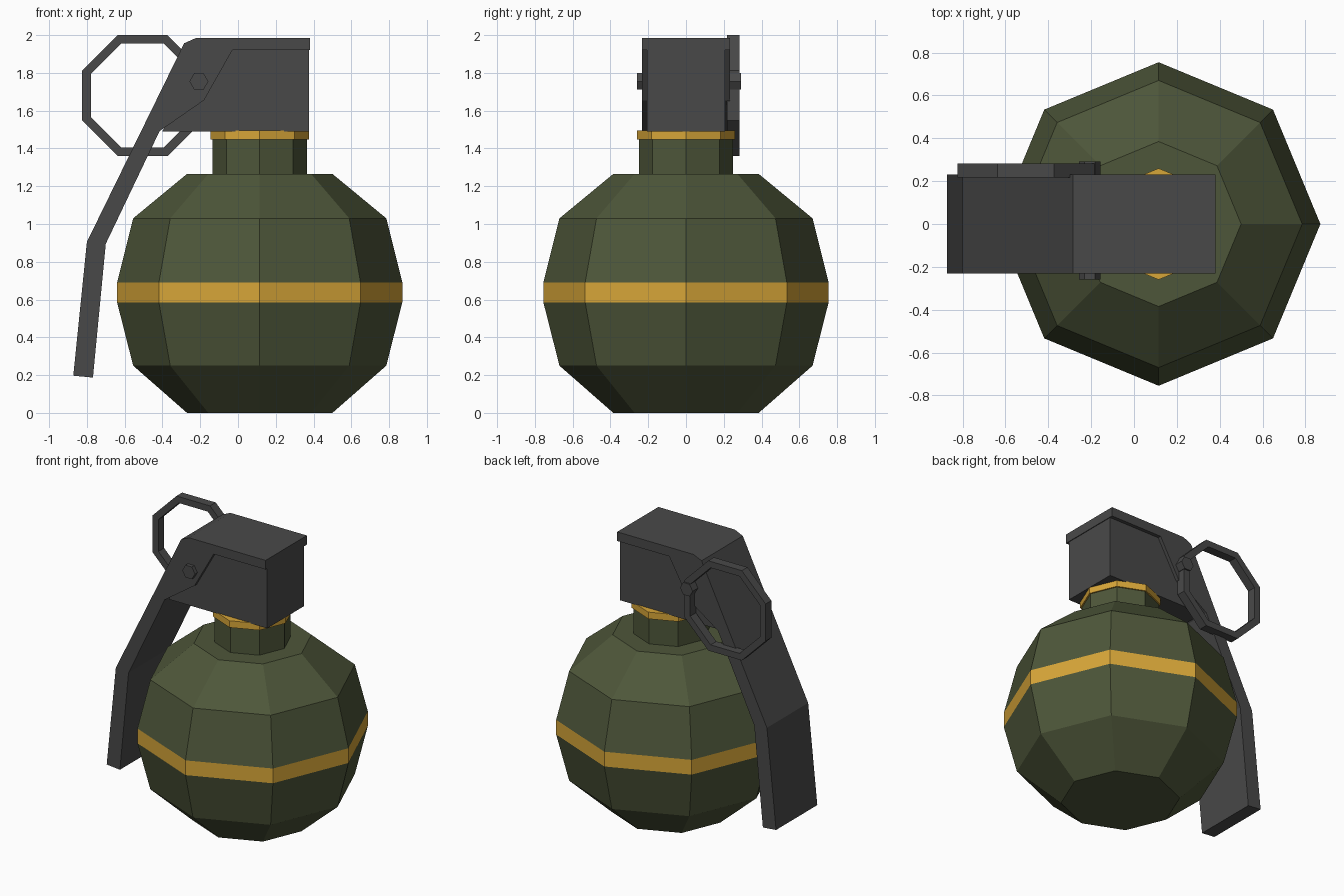
import bpy, bmesh, math

if "Cube" in bpy.data.objects:
    bpy.data.objects.remove(bpy.data.objects["Cube"])

AXIS_X = 0.115  # vertical axis of the body


def material(name, rgb):
    m = bpy.data.materials.new(name)
    m.diffuse_color = (*rgb, 1)
    m.use_nodes = True
    m.node_tree.nodes["Principled BSDF"].inputs["Base Color"].default_value = m.diffuse_color
    return m


green = material("olive_green", (0.076, 0.094, 0.042))
gold = material("mustard_yellow", (0.68, 0.38, 0.04))
grey = material("dark_grey", (0.066, 0.066, 0.066))


def make_object(name, bm, *mats):
    bmesh.ops.recalc_face_normals(bm, faces=bm.faces)
    mesh = bpy.data.meshes.new(name)
    bm.to_mesh(mesh)
    bm.free()
    for m in mats:
        mesh.materials.append(m)
    ob = bpy.data.objects.new(name, mesh)
    bpy.context.collection.objects.link(ob)
    return ob


def lathe(name, profile, *mats, sides=8, stripe=None):
    """Turn an (r, z) profile about the body axis and cap both ends."""
    bm = bmesh.new()
    rings = [[bm.verts.new((AXIS_X + r * math.cos(math.tau * i / sides),
                            r * math.sin(math.tau * i / sides), z))
              for i in range(sides)] for r, z in profile]
    for a, b in zip(rings, rings[1:]):
        for i in range(sides):
            j = (i + 1) % sides
            f = bm.faces.new((a[i], a[j], b[j], b[i]))
            if stripe and stripe[0] < f.calc_center_median().z < stripe[1]:
                f.material_index = 1
    bm.faces.new(rings[0])
    bm.faces.new(rings[-1])
    return make_object(name, bm, *mats)


def extrude_y(name, outline, y0, y1, mat):
    """Extrude an (x, z) outline from y0 to y1."""
    bm = bmesh.new()
    face = bm.faces.new([bm.verts.new((x, y0, z)) for x, z in outline])
    new = bmesh.ops.extrude_face_region(bm, geom=[face])["geom"]
    bmesh.ops.translate(bm, vec=(0, y1 - y0, 0),
                        verts=[v for v in new if isinstance(v, bmesh.types.BMVert)])
    return make_object(name, bm, mat)


def polygon(cx, cz, r, sides, turn=0.0):
    return [(cx + r * math.cos(math.tau * (i + turn) / sides),
             cz + r * math.sin(math.tau * (i + turn) / sides)) for i in range(sides)]


# Faceted body with painted stripe and neck
lathe("body", [(0.385, 0), (0.67, 0.25), (0.755, 0.585), (0.755, 0.69),
               (0.67, 1.03), (0.385, 1.265), (0.25, 1.265), (0.25, 1.46)],
      green, gold, stripe=(0.59, 0.68))

# Collar around the neck
lathe("collar", [(0.26, 1.447), (0.26, 1.495)], gold)

# Fuse block
extrude_y("fuse_block", [(-0.40, 1.49), (0.375, 1.49), (0.375, 1.95), (-0.20, 1.95)],
          -0.207, 0.207, grey)

# Lever with top plate and side flaps
extrude_y("safety_lever",
          [(0.38, 1.985), (-0.222, 1.985), (-0.285, 1.957), (-0.80, 0.905),
           (-0.872, 0.197), (-0.768, 0.187), (-0.70, 0.895), (-0.415, 1.492),
           (-0.18, 1.655), (-0.03, 1.92), (0.38, 1.92)],
          -0.232, 0.232, grey)

# Hexagonal pin through the head
extrude_y("pin", polygon(-0.207, 1.755, 0.05, 6), -0.26, 0.292, grey)

# Octagonal pull ring with square section
bm = bmesh.new()
section = [(0.346, 0.218), (0.346, 0.282), (0.297, 0.282), (0.297, 0.218)]
loops = [[bm.verts.new((x, y, z)) for x, z in polygon(-0.505, 1.68, r, 8, 0.5)]
         for r, y in section]
for k in range(4):
    a, b = loops[k], loops[(k + 1) % 4]
    for i in range(8):
        j = (i + 1) % 8
        bm.faces.new((a[i], a[j], b[j], b[i]))
make_object("pull_ring", bm, grey)
